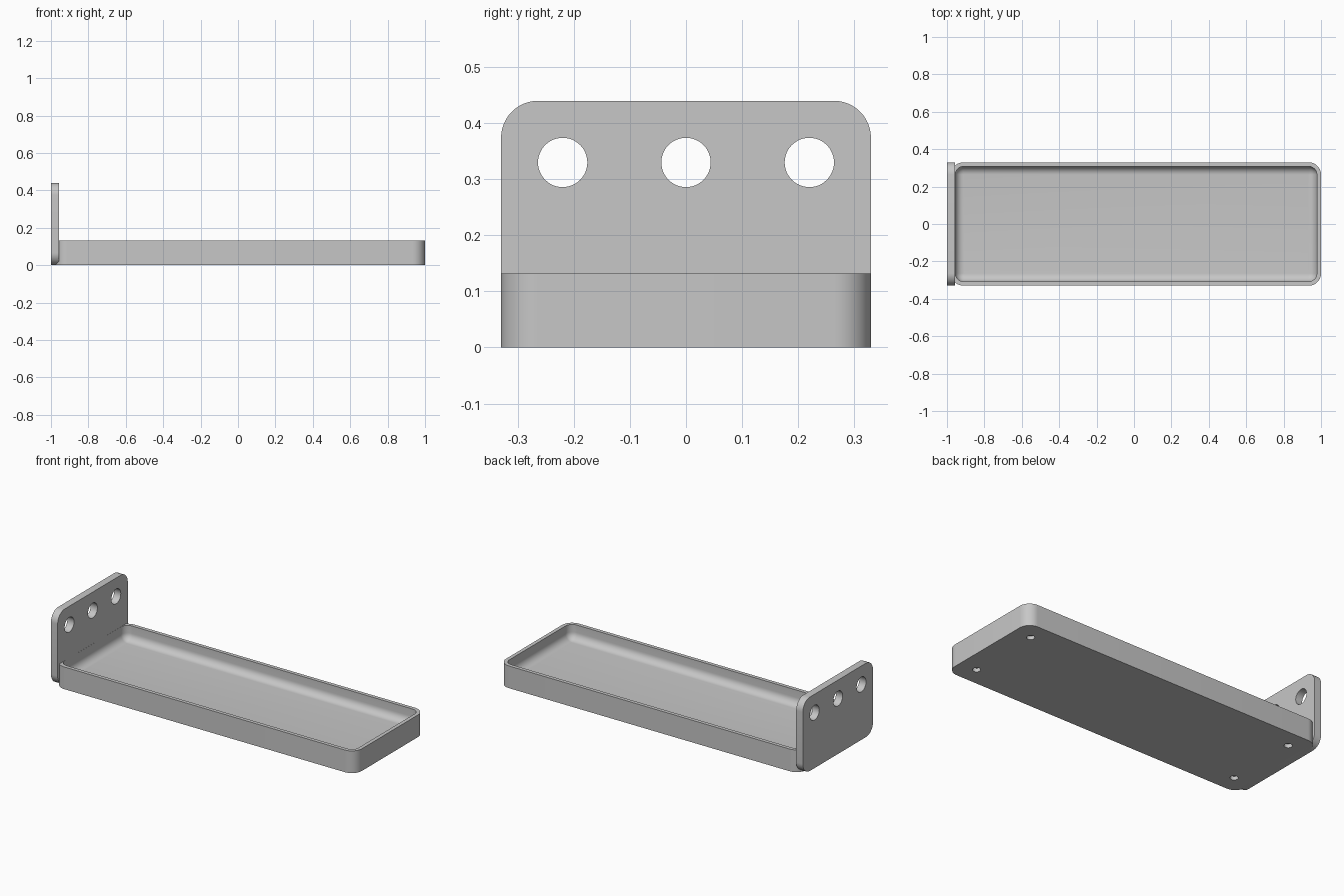
import bpy, bmesh
from math import sin, cos, pi, radians
from mathutils import Matrix

cube = bpy.data.objects.get("Cube")
if cube:
    bpy.data.objects.remove(cube, do_unlink=True)

U = 2 / 91          # one design unit
STEPS = 12          # segments per rounded corner

grey = bpy.data.materials.new("light_grey")
grey.use_nodes = True
COLOUR = (0.57, 0.57, 0.57, 1)
grey.diffuse_color = COLOUR
grey.node_tree.nodes["Principled BSDF"].inputs["Base Color"].default_value = COLOUR


def rounded_rect(hx, hy, r):
    """Outline of a rounded rectangle, counter-clockwise."""
    pts = []
    for q, (sx, sy) in enumerate([(1, 1), (-1, 1), (-1, -1), (1, -1)]):
        for i in range(STEPS + 1):
            a = (q + i / STEPS) * pi / 2
            pts.append((sx * (hx - r) + r * cos(a), sy * (hy - r) + r * sin(a)))
    return pts


def loft(name, rings, matrix):
    """Closed solid through rounded rectangles (half x, half y, radius, z)."""
    bm = bmesh.new()
    loops = [[bm.verts.new((x, y, z)) for x, y in rounded_rect(hx, hy, r)]
             for hx, hy, r, z in rings]
    n = len(loops[0])
    for low, high in zip(loops, loops[1:]):
        for i in range(n):
            j = (i + 1) % n
            bm.faces.new((low[i], low[j], high[j], high[i]))
    bm.faces.new(loops[0][::-1])
    bm.faces.new(loops[-1])
    bm.transform(matrix @ Matrix.Scale(U, 4))
    return finish(name, bm)


def cylinders(name, radius, depth, matrices):
    """Several cylinders in one mesh, used for drilling."""
    bm = bmesh.new()
    for m in matrices:
        bmesh.ops.create_cone(bm, cap_ends=True, segments=48, radius1=radius * U,
                              radius2=radius * U, depth=depth * U, matrix=m)
    return finish(name, bm)


def finish(name, bm):
    bmesh.ops.recalc_face_normals(bm, faces=bm.faces)
    mesh = bpy.data.meshes.new(name)
    bm.to_mesh(mesh)
    bm.free()
    mesh.materials.append(grey)
    ob = bpy.data.objects.new(name, mesh)
    bpy.context.collection.objects.link(ob)
    return ob


def cut(target, cutters):
    """Subtract the cutters, then remove them and smooth the result."""
    bpy.ops.object.select_all(action="DESELECT")
    bpy.context.view_layer.objects.active = target
    target.select_set(True)
    for c in cutters:
        c.hide_render = True
        mod = target.modifiers.new("cut", "BOOLEAN")
        mod.operation, mod.solver, mod.object = "DIFFERENCE", "EXACT", c
        bpy.ops.object.modifier_apply(modifier=mod.name)
        bpy.data.objects.remove(c, do_unlink=True)
    bpy.ops.object.shade_smooth_by_angle(angle=radians(30))


def at(x, y, z):
    return Matrix.Translation((x * U, y * U, z * U))


# Tray: rounded block, its left end buried halfway into the end plate
centre = at(0.5, 0, 0)
tray = loft("tray", [(45, 15, 3, 0), (45, 15, 3, 6)], centre)

# Cavity with a rounded fillet around the floor
FLOOR, FILLET = 2, 1.98
rings = []
for i in range(9):
    a = i / 8 * pi / 2
    inset = FILLET * (1 - sin(a))
    rings.append((43.98 - inset, 14 - inset, 2 - inset, FLOOR + FILLET * (1 - cos(a))))
rings.append((43.98, 14, 2, 7))
cavity = loft("cavity_cutter", rings, centre)

# Four shallow recesses under the tray corners
recesses = cylinders("recess_cutter", 1, 2,
                     [centre @ at(sx * 40, sy * 10, 0) for sx in (-1, 1) for sy in (-1, 1)])
cut(tray, [cavity, recesses])

# Upright end plate with three mounting holes
upright = Matrix.Rotation(pi / 2, 4, "Y")
plate = loft("end_plate", [(10, 15, 3, -1), (10, 15, 3, 1)], at(-44.5, 0, 10) @ upright)
holes = cylinders("hole_cutter", 2, 6, [at(-44.5, y, 15) @ upright for y in (-10, 0, 10)])
cut(plate, [holes])
